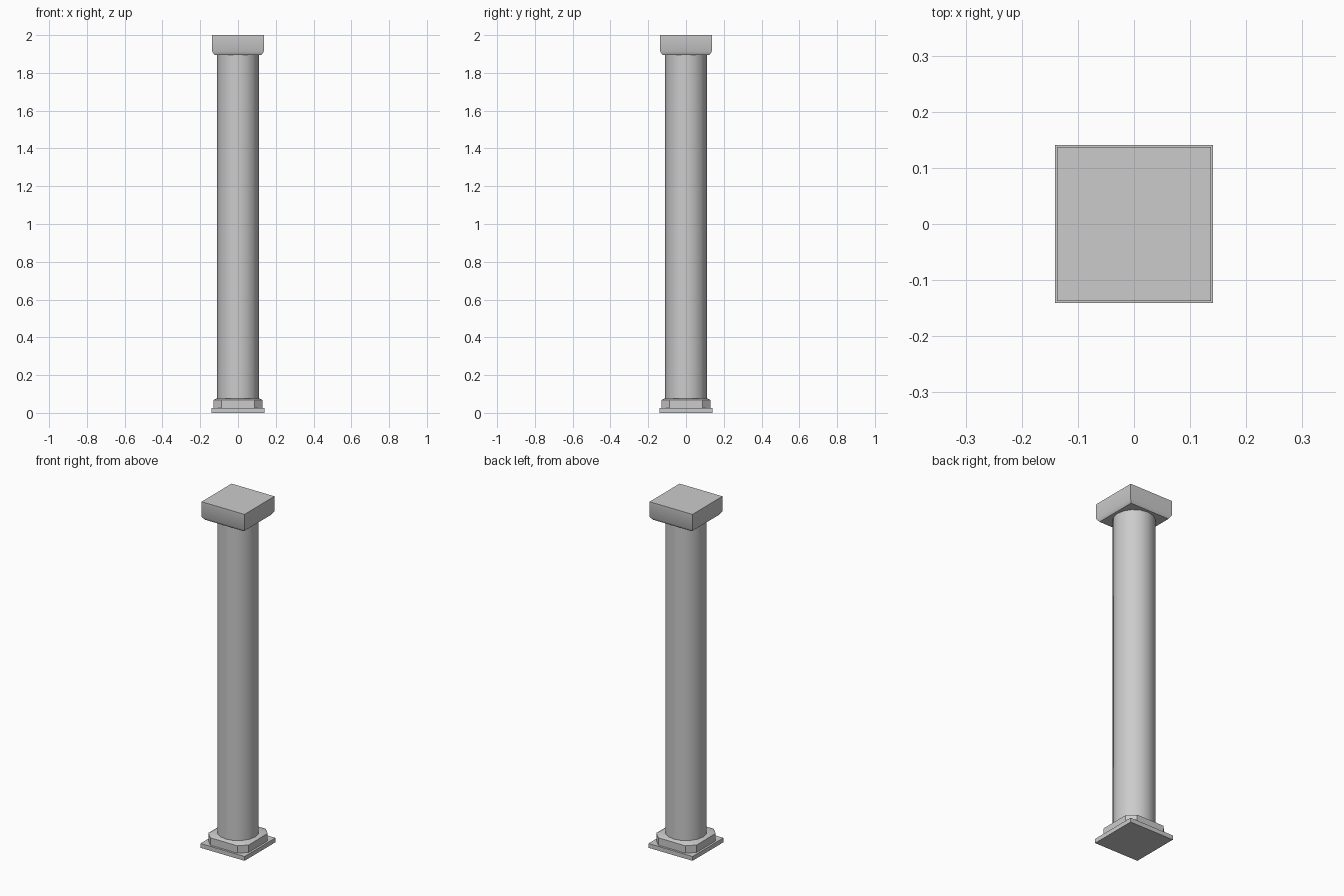
import bpy, math

cube = bpy.data.objects.get("Cube")
if cube:
    bpy.data.objects.remove(cube, do_unlink=True)

stone = bpy.data.materials.new("grey stone")
stone.use_nodes = True
colour = (0.6, 0.6, 0.6, 1)
stone.diffuse_color = colour
stone.node_tree.nodes["Principled BSDF"].inputs["Base Color"].default_value = colour


def square(half, cut=0):
    """Square outline, with its corners cut when asked."""
    if not cut:
        return [(-half, -half), (half, -half), (half, half), (-half, half)]
    n = half - cut
    return [(-n, -half), (n, -half), (half, -n), (half, n),
            (n, half), (-n, half), (-half, n), (-half, -n)]


def circle(radius, sides=16):
    steps = [math.tau * i / sides for i in range(sides)]
    return [(radius * math.cos(a), radius * math.sin(a)) for a in steps]


def loft(name, rings):
    """Closed solid through (height, outline) rings from bottom to top."""
    n = len(rings[0][1])
    verts = [(x, y, z) for z, outline in rings for x, y in outline]
    faces = [tuple(reversed(range(n))), tuple(range(len(verts) - n, len(verts)))]
    for r in range(len(rings) - 1):
        for i in range(n):
            j = (i + 1) % n
            faces.append((r * n + i, r * n + j, (r + 1) * n + j, (r + 1) * n + i))
    mesh = bpy.data.meshes.new(name)
    mesh.from_pydata(verts, [], faces)
    mesh.materials.append(stone)
    obj = bpy.data.objects.new(name, mesh)
    bpy.context.collection.objects.link(obj)
    bpy.ops.object.select_all(action="DESELECT")
    obj.select_set(True)
    bpy.context.view_layer.objects.active = obj
    bpy.ops.object.shade_smooth_by_angle(angle=math.radians(42))


# Foot: thin square plate under a block with cut corners
loft("base_plate", [(0, square(0.141)), (0.025, square(0.141))])
loft("base_block", [(0.025, square(0.129, 0.042)), (0.068, square(0.129, 0.042)),
                    (0.076, square(0.114, 0.036))])

# Round shaft
loft("shaft", [(0.07, circle(0.11)), (1.9, circle(0.11))])

# Square capital with a bevelled lower edge
loft("capital", [(1.895, square(0.125)), (1.913, square(0.137)), (2, square(0.137))])
